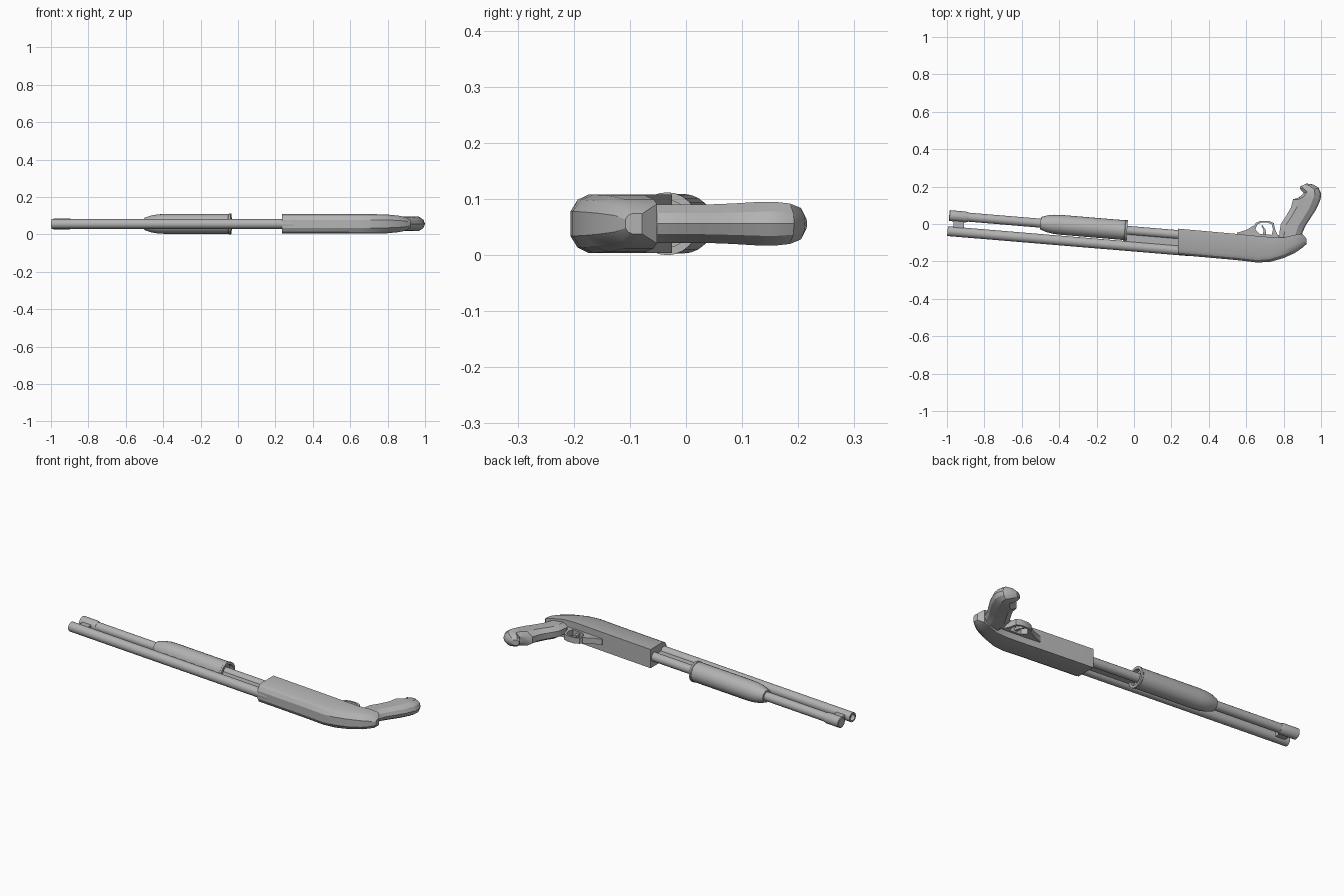
import bpy, bmesh, math
from mathutils import Vector

if "Cube" in bpy.data.objects:
    bpy.data.objects.remove(bpy.data.objects["Cube"])

ZC = 0.056                      # height of the central plane
SLOPE = -0.083                  # tilt of both tubes in plan
ALONG = Vector((1, SLOPE, 0)).normalized()
SIDE = Vector((-ALONG.y, ALONG.x, 0))
UP = Vector((0, 0, 1))

grey = bpy.data.materials.new("plain grey")
grey.use_nodes = True
COL = (0.45, 0.45, 0.45, 1)
grey.diffuse_color = COL
grey.node_tree.nodes["Principled BSDF"].inputs["Base Color"].default_value = COL


def loft(name, rings, closed=False, caps=True, angle=30):
    """Skin a list of equally long point rings."""
    bm = bmesh.new()
    vs = [[bm.verts.new(p) for p in ring] for ring in rings]
    n = len(vs[0])
    pairs = list(zip(vs, vs[1:]))
    if closed:
        pairs.append((vs[-1], vs[0]))
    for a, b in pairs:
        for i in range(n):
            j = (i + 1) % n
            bm.faces.new((a[i], a[j], b[j], b[i]))
    if caps and not closed:
        bm.faces.new(vs[0])
        bm.faces.new(vs[-1])
    bmesh.ops.recalc_face_normals(bm, faces=bm.faces)
    me = bpy.data.meshes.new(name)
    bm.to_mesh(me)
    bm.free()
    me.materials.append(grey)
    ob = bpy.data.objects.new(name, me)
    bpy.context.collection.objects.link(ob)
    bpy.ops.object.select_all(action='DESELECT')
    ob.select_set(True)
    bpy.context.view_layer.objects.active = ob
    bpy.ops.object.shade_smooth_by_angle(angle=math.radians(angle))
    return ob


def lathe(name, y_mid, profile, n=24):
    """Turn (x, radius) pairs round a tilted axis that crosses x=0 at y_mid."""
    rings = []
    for x, r in profile:
        c = Vector((x, y_mid + SLOPE * x, ZC))
        rings.append([c + SIDE * (r * math.cos(k * math.tau / n)) + UP * (r * math.sin(k * math.tau / n))
                      for k in range(n)])
    return loft(name, rings)


def slab(name, outline, half):
    """Plan outline extruded evenly about the central plane."""
    return loft(name, [[(x, y, ZC + s * half) for x, y in outline] for s in (-1, 1)])


# Tubes: barrel, magazine, and the cap on the magazine end
BARREL_Y, MAG_Y = -0.121, -0.037
lathe("barrel", BARREL_Y, [(-0.975, 0.018), (-0.997, 0.018), (-0.997, 0.026), (0.30, 0.026)])
lathe("magazine_tube", MAG_Y, [(-0.95, 0.024), (0.30, 0.024)])
lathe("magazine_cap", MAG_Y, [(-0.988, 0.025), (-0.985, 0.029), (-0.90, 0.029), (-0.885, 0.025)])

# Sliding fore-end with tapered nose and recessed rear lip
lathe("fore_end", MAG_Y, [(-0.50, 0.025), (-0.50, 0.033), (-0.465, 0.045), (-0.43, 0.051), (-0.39, 0.053),
                          (-0.05, 0.053), (-0.047, 0.056), (-0.037, 0.056), (-0.037, 0.042),
                          (-0.06, 0.042), (-0.06, 0.024)])

# Bracket joining barrel and magazine near the muzzle
slab("barrel_bracket", [(-0.965, -0.03), (-0.91, -0.035), (-0.91, 0.02), (-0.965, 0.025)], 0.012)
# Action bar from fore-end to receiver
slab("action_bar", [(-0.06, -0.04), (0.26, -0.065), (0.26, -0.125), (-0.06, -0.10)], 0.009)

# Receiver: flat sides, rounded along the barrel edge, tapering at the rear
# x, upper edge, lower edge, half thickness, depth of rounding
stations = [(0.235, -0.025, -0.165, 0.052, 0.030), (0.55, -0.053, -0.193, 0.052, 0.030),
            (0.66, -0.064, -0.206, 0.052, 0.032), (0.73, -0.070, -0.202, 0.052, 0.038),
            (0.80, -0.072, -0.182, 0.050, 0.045), (0.86, -0.058, -0.155, 0.044, 0.045),
            (0.90, -0.052, -0.127, 0.035, 0.035), (0.922, -0.078, -0.108, 0.018, 0.012)]
rings = []
for x, top, low, h, c in stations:
    half = [(top, 1.0), (low + c, 1.0), (low + c * 0.4, 0.82), (low, 0.42)]
    rings.append([(x, y, ZC + h * k) for y, k in half] + [(x, y, ZC - h * k) for y, k in reversed(half)])
loft("receiver", rings, angle=28)

# Pistol grip: front point, back point, half thickness
grip = [((0.775, -0.11), (0.89, -0.11), 0.036), ((0.777, -0.05), (0.897, -0.055), 0.034),
        ((0.785, 0.0), (0.918, -0.008), 0.034), ((0.81, 0.037), (0.943, 0.03), 0.034),
        ((0.84, 0.09), (0.975, 0.08), 0.036), ((0.85, 0.132), (0.998, 0.132), 0.039),
        ((0.882, 0.142), (1.0, 0.165), 0.039), ((0.908, 0.165), (0.987, 0.193), 0.036),
        ((0.888, 0.187), (0.957, 0.212), 0.028), ((0.887, 0.20), (0.922, 0.216), 0.015)]
rings = []
for f, b, h in grip:
    f, b = Vector(f), Vector(b)
    ring = []
    for t, k in [(0, 0.45), (0.22, 1), (0.72, 1), (0.93, 0.55), (1, 0),
                 (0.93, -0.55), (0.72, -1), (0.22, -1), (0, -0.45)]:
        p = f.lerp(b, t)
        ring.append((p.x, p.y, ZC + h * k))
    rings.append(ring)
loft("grip", rings, angle=28)

# Trigger guard: outer and inner plan outlines joined into a loop
outer = [(0.655, -0.066), (0.635, -0.03), (0.65, 0.005), (0.675, 0.017), (0.72, 0.017),
         (0.747, 0.005), (0.755, -0.03), (0.775, -0.075)]
inner = [(0.665, -0.062), (0.648, -0.03), (0.659, -0.003), (0.68, 0.007), (0.716, 0.007),
         (0.736, -0.002), (0.743, -0.03), (0.735, -0.062)]
rings = [[(a[0], a[1], ZC - 0.016), (a[0], a[1], ZC + 0.016),
          (b[0], b[1], ZC + 0.016), (b[0], b[1], ZC - 0.016)] for a, b in zip(outer, inner)]
loft("trigger_guard", rings)
slab("guard_base", [(0.55, -0.068), (0.55, -0.047), (0.60, -0.032), (0.64, -0.008), (0.65, -0.03),
                    (0.67, -0.052), (0.735, -0.058), (0.775, -0.06), (0.775, -0.085)], 0.016)
slab("trigger", [(0.69, -0.06), (0.692, -0.03), (0.68, -0.008), (0.686, -0.006),
                 (0.702, -0.028), (0.708, -0.06)], 0.007)
